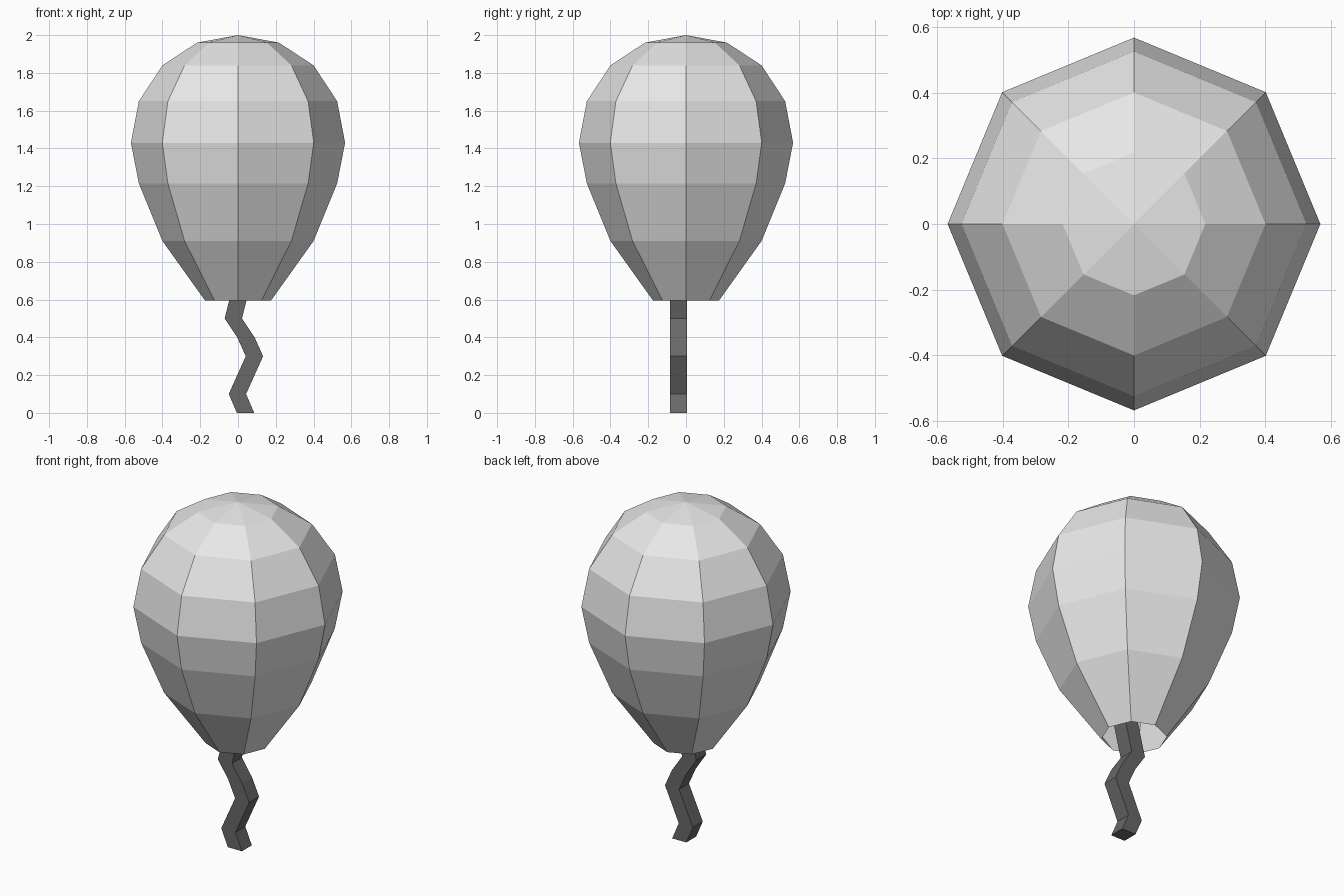
import bpy
import bmesh
from math import cos, sin, pi

cube = bpy.data.objects.get("Cube")
if cube:
    bpy.data.objects.remove(cube, do_unlink=True)


def make_material(name, value):
    mat = bpy.data.materials.new(name)
    mat.use_nodes = True
    colour = (value, value, value, 1)
    mat.diffuse_color = colour
    mat.node_tree.nodes["Principled BSDF"].inputs["Base Color"].default_value = colour
    return mat


def finish(bm, name, mat):
    mesh = bpy.data.meshes.new(name)
    bm.to_mesh(mesh)
    bm.free()
    mesh.materials.append(mat)
    obj = bpy.data.objects.new(name, mesh)
    bpy.context.collection.objects.link(obj)
    return obj


def bridge(bm, lower, upper):
    n = len(lower)
    for i in range(n):
        j = (i + 1) % n
        bm.faces.new((lower[i], lower[j], upper[j], upper[i]))


# Balloon: eight-sided shell, open at the neck
SIDES = 8
profile = [(0.175, 0.595), (0.40, 0.91), (0.525, 1.215), (0.567, 1.43),
           (0.525, 1.65), (0.40, 1.84), (0.217, 1.96)]
bm = bmesh.new()
rings = [[bm.verts.new((r * cos(2 * pi * i / SIDES), r * sin(2 * pi * i / SIDES), z))
          for i in range(SIDES)] for r, z in profile]
for lower, upper in zip(rings, rings[1:]):
    bridge(bm, lower, upper)
tip = bm.verts.new((0, 0, 2))
for i in range(SIDES):
    bm.faces.new((rings[-1][i], rings[-1][(i + 1) % SIDES], tip))
finish(bm, "balloon", make_material("light grey", 0.8))

# String: square section swept along a zigzag, ending inside the neck
path = [(0.04, 0), (-0.003, 0.1), (0.042, 0.2), (0.087, 0.3),
        (0.042, 0.4), (-0.025, 0.5), (0.025, 0.7)]
HALF, Y = 0.046, -0.04
corners = [(-HALF, -HALF), (HALF, -HALF), (HALF, HALF), (-HALF, HALF)]
bm = bmesh.new()
rings = [[bm.verts.new((x + dx, Y + dy, z)) for dx, dy in corners] for x, z in path]
for lower, upper in zip(rings, rings[1:]):
    bridge(bm, lower, upper)
bm.faces.new(rings[0][::-1])
bm.faces.new(rings[-1])
finish(bm, "string", make_material("dark grey", 0.14))
